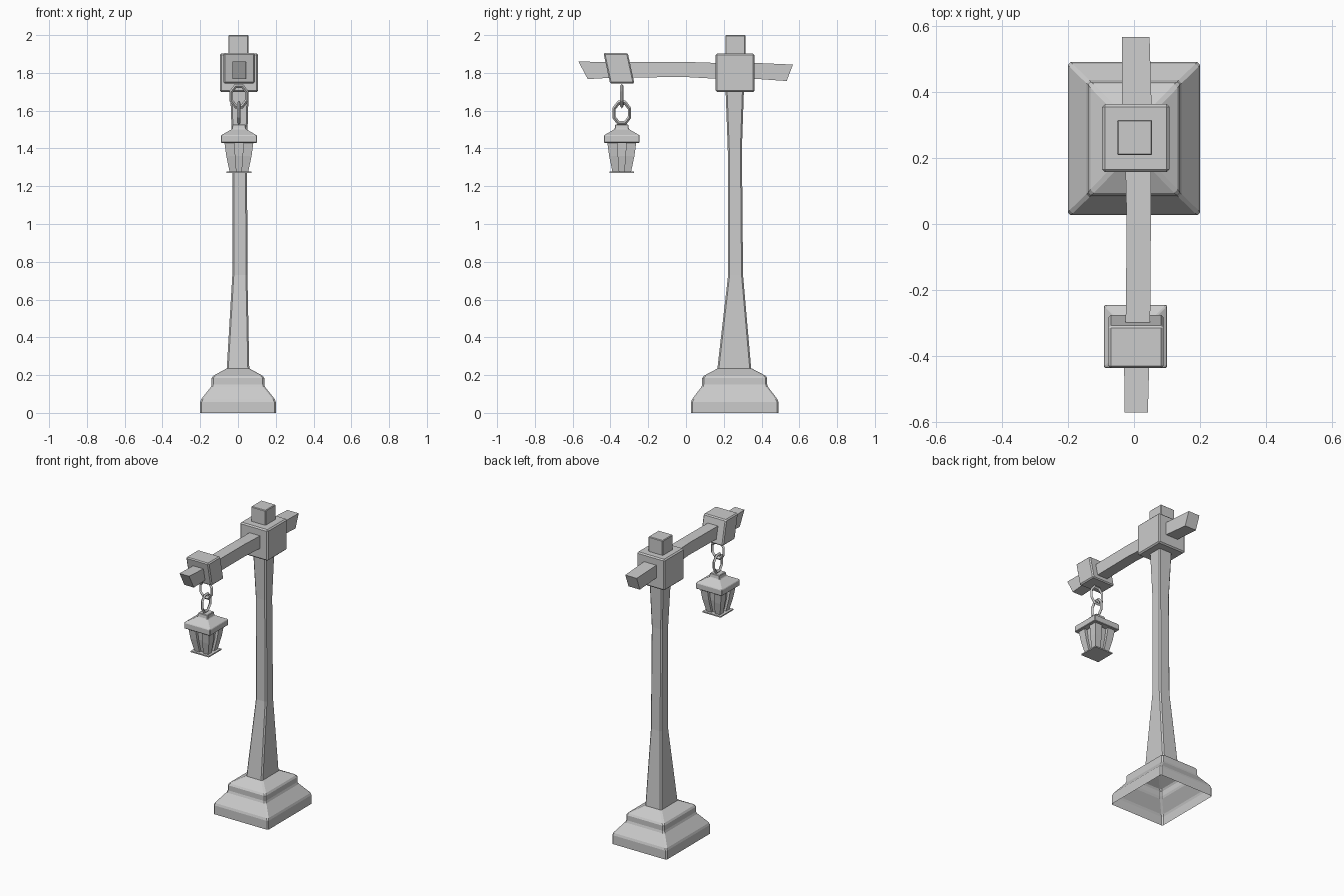
import bpy, math
from mathutils import Matrix

if "Cube" in bpy.data.objects:
    bpy.data.objects.remove(bpy.data.objects["Cube"])

CX, LY = 0.005, -0.34   # lantern axis


def loft(name, rings, bevel=0.0, cap_start=True, cap_end=True):
    """Skin a list of four-point rings."""
    verts = [p for r in rings for p in r]
    faces = []
    for i in range(len(rings) - 1):
        a, b = 4 * i, 4 * i + 4
        for k in range(4):
            n = (k + 1) % 4
            faces.append((a + k, a + n, b + n, b + k))
    if cap_start:
        faces.append((3, 2, 1, 0))
    if cap_end:
        e = 4 * (len(rings) - 1)
        faces.append((e, e + 1, e + 2, e + 3))
    mesh = bpy.data.meshes.new(name)
    mesh.from_pydata(verts, [], faces)
    mesh.update()
    ob = bpy.data.objects.new(name, mesh)
    bpy.context.collection.objects.link(ob)
    if bevel:
        m = ob.modifiers.new("edge_bevel", "BEVEL")
        m.width = bevel
        m.segments = 1
        m.limit_method = 'ANGLE'
        m.angle_limit = math.radians(25)
    return ob


def rect(x0, x1, y0, y1, z):
    return [(x0, y0, z), (x1, y0, z), (x1, y1, z), (x0, y1, z)]


def square(h, z):
    return rect(CX - h, CX + h, LY - h, LY + h, z)


# Stepped base, open underneath
loft("base", [rect(-x, x, 0.258 - y, 0.258 + y, z) for x, y, z in (
    (0.20, 0.231, 0.0), (0.20, 0.231, 0.066), (0.139, 0.172, 0.143),
    (0.139, 0.172, 0.192), (0.055, 0.085, 0.238))], 0.008, cap_start=False)

# Tapered post
loft("post", [
    rect(-0.06, 0.06, 0.165, 0.346, 0.225),
    rect(-0.03, 0.05, 0.223, 0.302, 0.73),
    rect(-0.03, 0.048, 0.221, 0.296, 1.40),
    rect(-0.042, 0.057, 0.209, 0.307, 1.72)], 0.008)

# Joint block and post cap
loft("joint_block", [rect(-0.096, 0.107, 0.157, 0.362, z) for z in (1.698, 1.903)], 0.008)
loft("post_cap", [rect(-0.051, 0.055, 0.208, 0.315, z) for z in (1.85, 2.0)], 0.004)

# Cross arm with slanted ends: y/z of top edge, y/z of bottom edge, x range
arm = [(-0.57, 1.861, -0.52, 1.767, -0.028, 0.042),
       (-0.42, 1.856, -0.40, 1.774, -0.03, 0.046),
       (-0.28, 1.857, -0.28, 1.776, -0.025, 0.049),
       (0.00, 1.858, 0.00, 1.778, -0.022, 0.051),
       (0.18, 1.852, 0.18, 1.768, -0.026, 0.052),
       (0.36, 1.853, 0.36, 1.769, -0.037, 0.053),
       (0.566, 1.844, 0.533, 1.757, -0.036, 0.047)]
loft("arm", [[(x0, yb, zb), (x0, yt, zt), (x1, yt, zt), (x1, yb, zb)]
             for yt, zt, yb, zb, x0, x1 in arm])

# Leaning hanger block
loft("hanger_block", [rect(-0.077, 0.089, -0.402, -0.273, 1.744),
                      rect(-0.077, 0.089, -0.437, -0.308, 1.905)], 0.007)

# Two chain links at right angles
for i, (z, turn) in enumerate(((1.677, 0), (1.588, 90))):
    bpy.ops.mesh.primitive_torus_add(
        major_segments=8, minor_segments=4, major_radius=0.045, minor_radius=0.009,
        location=(CX, LY, z), rotation=(math.radians(90), 0, math.radians(turn)))
    link = bpy.context.object
    link.name = f"chain_link_{i + 1}"
    link.data.transform(Matrix.Diagonal((1, 1.3, 1, 1)) @ Matrix.Rotation(math.pi / 8, 4, 'Z'))

# Lantern roof and floor
loft("lantern_roof", [square(h, z) for h, z in (
    (0.095, 1.43), (0.095, 1.469), (0.038, 1.502), (0.034, 1.527))], 0.003)
loft("lantern_floor", [square(0.066, z) for z in (1.27, 1.278)])

# Lantern glass core
loft("lantern_glass", [square(h, z) for h, z in (
    (0.034, 1.275), (0.050, 1.36), (0.056, 1.435))])

# Four curved corner bars
for sx in (-1, 1):
    for sy in (-1, 1):
        rings = []
        for inner, outer, z in ((0.013, 0.049, 1.275), (0.019, 0.067, 1.36), (0.024, 0.077, 1.435)):
            xs = sorted((CX + sx * inner, CX + sx * outer))
            ys = sorted((LY + sy * inner, LY + sy * outer))
            rings.append(rect(*xs, *ys, z))
        loft(f"lantern_bar_{'l' if sx < 0 else 'r'}{'f' if sy < 0 else 'b'}", rings)
